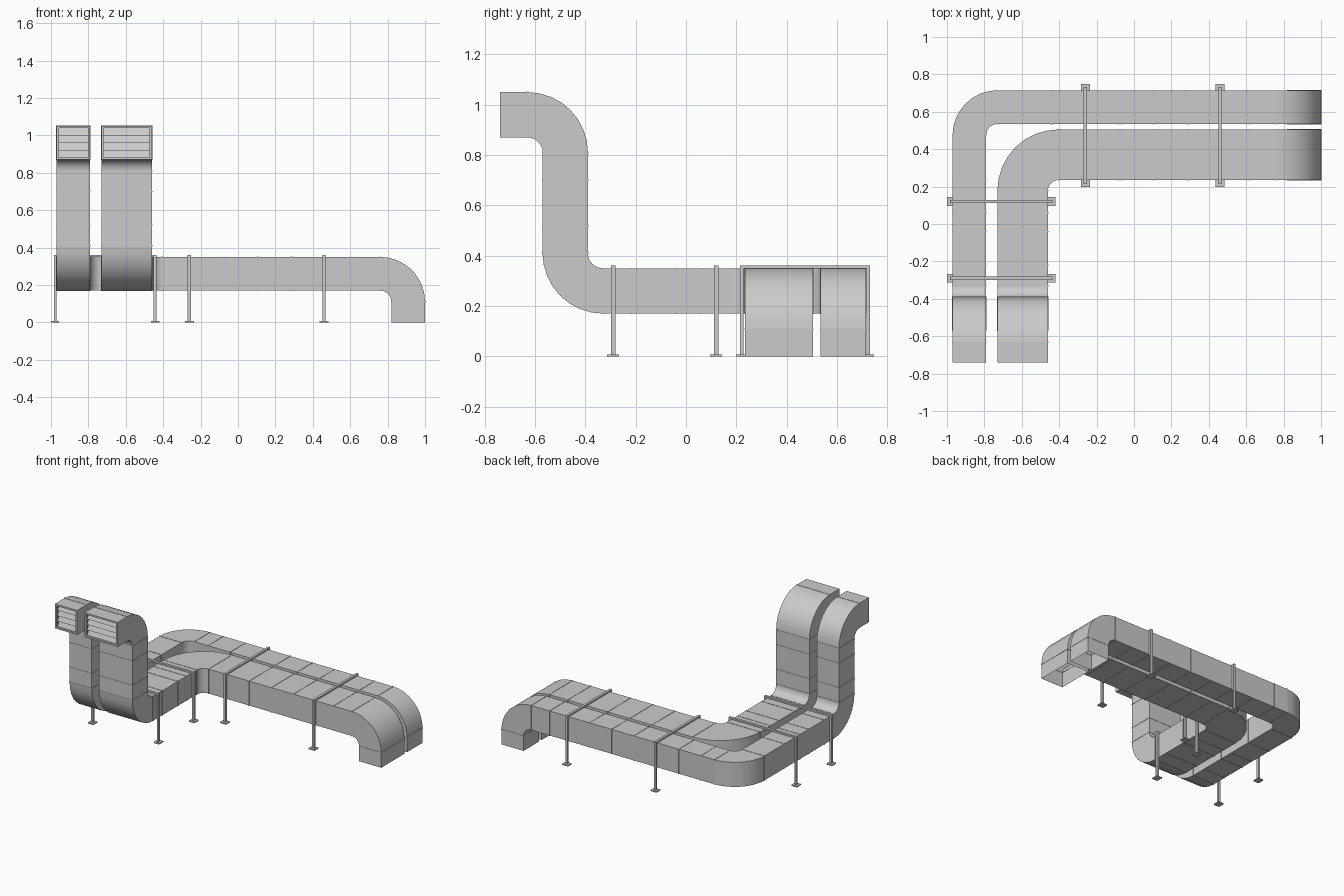
import bpy, bmesh
from math import radians
from mathutils import Vector, Matrix

if "Cube" in bpy.data.objects:
    bpy.data.objects.remove(bpy.data.objects["Cube"])

H = 0.18       # duct height
SEG = 8        # facets per elbow


class Duct:
    """Sweeps a rectangular section along straights and elbows."""

    def __init__(self, cx, w):
        self.w, self.rings = w, []
        self.p = Vector((cx, -0.74, 0.96))
        self.d, self.s, self.n = Vector((0, 1, 0)), Vector((1, 0, 0)), Vector((0, 0, 1))

    def ring(self, off=0.0, grow=0.0):
        a, b = self.s * (self.w / 2 + grow), self.n * (H / 2 + grow)
        c = self.p + self.d * off
        self.rings.append([c - a - b, c + a - b, c + a + b, c - a + b])

    def seam(self):
        for off, grow in ((-.003, 0), (-.003, .002), (.003, .002), (.003, 0)):
            self.ring(off, grow)

    def straight(self, length, seams=()):
        start = self.p.copy()
        for t in seams:
            self.p = start + self.d * t
            self.seam()
        self.p = start + self.d * length

    def bend(self, axis, centre, deg):
        self.seam()
        rot = Matrix.Rotation(radians(deg / SEG), 3, axis)
        for i in range(SEG):
            self.p = centre + rot @ (self.p - centre)
            self.d, self.s, self.n = rot @ self.d, rot @ self.s, rot @ self.n
            if i < SEG - 1:
                self.ring()
        self.seam()

    def pitch(self, sign, r=0.06):
        self.bend(self.s.copy(), self.p + self.n * sign * (r + H / 2), 90 * sign)

    def turn_right(self, r):
        self.bend(self.n.copy(), self.p + self.s * (r + self.w / 2), -90)

    def build(self, name):
        bm = bmesh.new()
        loops = [[bm.verts.new(v) for v in r] for r in self.rings]
        for a, b in zip(loops, loops[1:]):
            for i in range(4):
                j = (i + 1) % 4
                bm.faces.new((a[i], a[j], b[j], b[i]))
        bmesh.ops.recalc_face_normals(bm, faces=bm.faces)
        finish(bm, name)
        bpy.ops.object.shade_smooth_by_angle(angle=radians(25))


def finish(bm, name):
    me = bpy.data.meshes.new(name)
    bm.to_mesh(me)
    bm.free()
    ob = bpy.data.objects.new(name, me)
    bpy.context.collection.objects.link(ob)
    bpy.ops.object.select_all(action='DESELECT')
    bpy.context.view_layer.objects.active = ob
    ob.select_set(True)
    return ob


def add_box(bm, centre, size, tilt=0.0):
    m = (Matrix.Translation(centre) @ Matrix.Rotation(radians(tilt), 4, 'X')
         @ Matrix.Diagonal((*size, 1)))
    bmesh.ops.create_cube(bm, size=1, matrix=m)


# The two ducts: centre x, width, turn inner radius, y where the turn starts
X_SEAMS = (-.62, -.44, -.255, -.075, .105, .285, .465, .61)
for name, cx, w, r, ty in (("narrow_duct", -.88, .18, .06, .475),
                           ("wide_duct", -.595, .27, .055, .18)):
    d = Duct(cx, w)
    # inset rim of the front opening
    for off, grow in ((.02, -.012), (0, -.012), (0, 0)):
        d.ring(off, grow)
    d.straight(.11)
    d.pitch(-1)
    d.straight(.40, (.11, .29))
    d.pitch(1)
    y0 = d.p.y
    d.straight(ty - y0, [y - y0 for y in (-.22, -.04, .06, .24) if y < ty - .02])
    d.turn_right(r)
    x0 = d.p.x
    d.straight(.76 - x0, [x - x0 for x in X_SEAMS if x > x0 + .02])
    d.pitch(-1)
    d.straight(.11)
    d.ring()
    d.build(name)

    # louver blades in the front opening
    bm = bmesh.new()
    for i in range(4):
        add_box(bm, (cx, -.715, .9 + i * .04), (w - .024, .004, .046), -25)
    finish(bm, name + "_louvers")


# Support frames: two legs, foot plates and a top bar, built along local x
def support(name, centre, span, turned):
    bm = bmesh.new()
    for s in (-1, 1):
        add_box(bm, (s * span / 2, 0, .18), (.014, .018, .36))
        add_box(bm, (s * (span / 2 + .001), 0, .004), (.044, .048, .008))
    add_box(bm, (0, 0, .355), (span + .014, .018, .012))
    ob = finish(bm, name)
    ob.location = (*centre, 0)
    ob.rotation_euler.z = radians(90) if turned else 0


for i, x in enumerate((-.26, .46)):
    support(f"rear_support_{i}", (x, .473), .504, True)
for i, y in enumerate((-.29, .12)):
    support(f"side_support_{i}", (-.711, y), .534, False)
